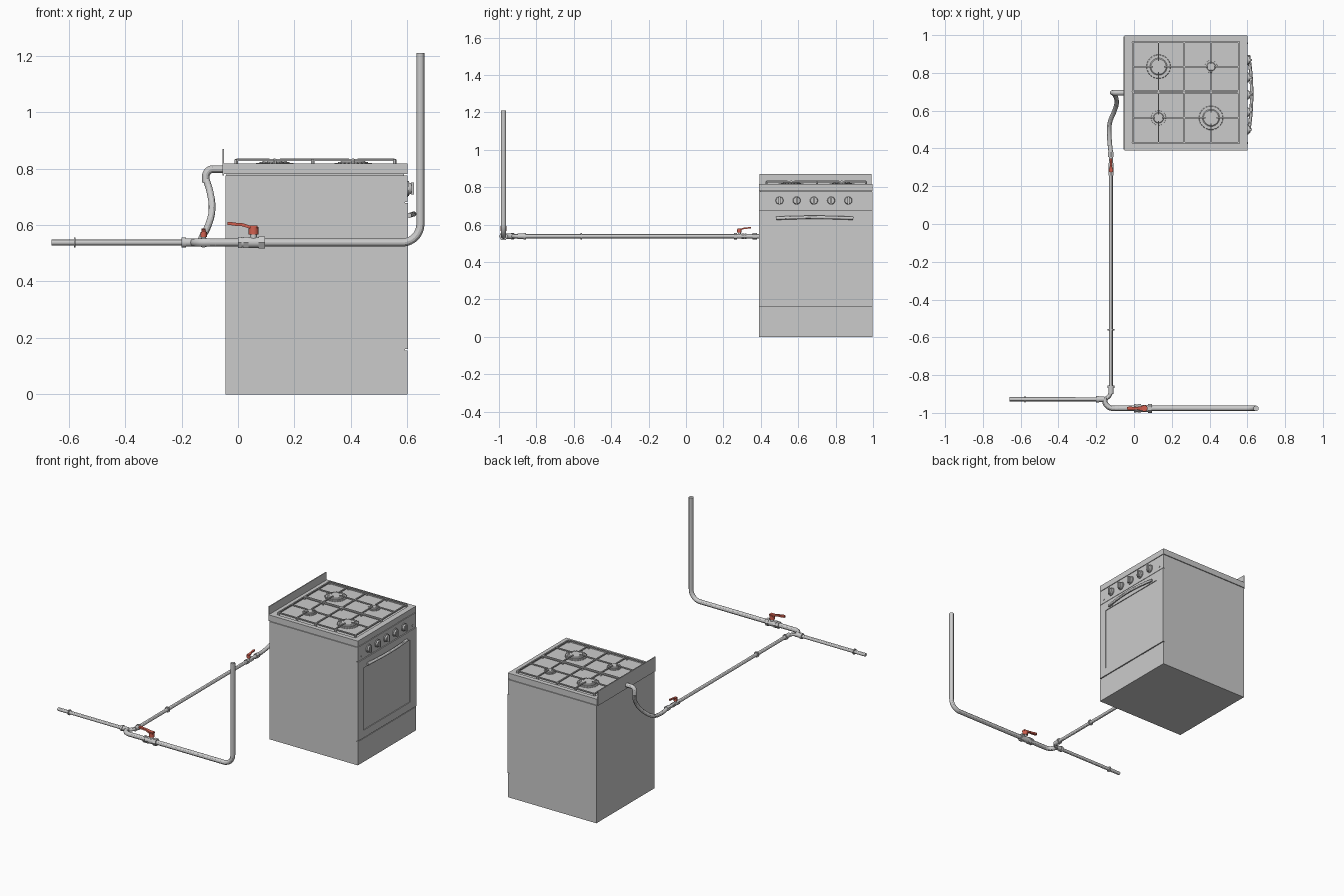
import bpy, bmesh
from math import sin, cos, pi
from mathutils import Vector as V

if "Cube" in bpy.data.objects:
    bpy.data.objects.remove(bpy.data.objects["Cube"])

red = bpy.data.materials.new("red_paint")
red.diffuse_color = (0.65, 0.12, 0.08, 1)
red.use_nodes = True
red.node_tree.nodes["Principled BSDF"].inputs["Base Color"].default_value = red.diffuse_color

def make(name, bm, smooth=False, mat=None):
    bmesh.ops.recalc_face_normals(bm, faces=bm.faces)
    me = bpy.data.meshes.new(name)
    bm.to_mesh(me)
    bm.free()
    ob = bpy.data.objects.new(name, me)
    bpy.context.collection.objects.link(ob)
    if mat:
        me.materials.append(mat)
    if smooth:
        bpy.ops.object.select_all(action='DESELECT')
        ob.select_set(True)
        bpy.context.view_layer.objects.active = ob
        bpy.ops.object.shade_smooth_by_angle()
    return ob

def box(name, lo, hi, axis=None, rect=None, depth=0.0, mat=None):
    """Box; optionally with a rectangular recess in its +axis face."""
    lo, hi = V(lo), V(hi)
    bm = bmesh.new()
    bmesh.ops.create_cube(bm, size=1)
    for v in bm.verts:
        v.co = [(lo[i] + hi[i]) / 2 + v.co[i] * (hi[i] - lo[i]) for i in range(3)]
    if axis is not None:
        bm.normal_update()
        f = next(f for f in bm.faces if f.normal[axis] > .9)
        bmesh.ops.inset_individual(bm, faces=[f], thickness=0.01)
        others = [i for i in range(3) if i != axis]
        mid = (lo + hi) / 2
        for v in f.verts:
            for i, (a, b) in zip(others, rect):
                v.co[i] = a if v.co[i] < mid[i] else b
        g = bmesh.ops.extrude_discrete_faces(bm, faces=[f])['faces'][0]
        for v in g.verts:
            v.co[axis] -= depth
    return make(name, bm, mat=mat)

def cyl(name, a, b, r, n=24, r2=None, mat=None):
    a, b = V(a), V(b)
    bm = bmesh.new()
    bmesh.ops.create_cone(bm, cap_ends=True, segments=n, radius1=r,
                          radius2=r if r2 is None else r2, depth=(b - a).length)
    q = V((0, 0, 1)).rotation_difference(b - a)
    for v in bm.verts:
        v.co = q @ v.co + (a + b) / 2
    return make(name, bm, n > 8, mat)

def tube(name, pts, r, auto=False):
    cu = bpy.data.curves.new(name, 'CURVE')
    cu.dimensions, cu.bevel_depth, cu.bevel_resolution, cu.use_fill_caps = '3D', r, 4, True
    sp = cu.splines.new('BEZIER' if auto else 'POLY')
    if auto:
        sp.bezier_points.add(len(pts) - 1)
        for p, c in zip(sp.bezier_points, pts):
            p.co, p.handle_left_type, p.handle_right_type = c, 'AUTO', 'AUTO'
    else:
        sp.points.add(len(pts) - 1)
        for p, c in zip(sp.points, pts):
            p.co = (*c, 1)
    ob = bpy.data.objects.new(name, cu)
    bpy.context.collection.objects.link(ob)
    bpy.ops.object.select_all(action='DESELECT')
    ob.select_set(True)
    bpy.context.view_layer.objects.active = ob
    bpy.ops.object.convert(target='MESH')
    bpy.ops.object.shade_smooth_by_angle()

def bend(a, c, b, r, n=10):
    """Points of a pipe a-c-b with a round right-angle corner at c."""
    a, b, c = V(a), V(b), V(c)
    u, w = (a - c).normalized(), (b - c).normalized()
    o = c + (u + w) * r
    return [a] + [o - w * r * cos(t) - u * r * sin(t)
                  for t in (i * pi / 2 / n for i in range(n + 1))] + [b]

# ---- Stove body
Y0, Y1 = 0.39, 0.997
box("stove_body", (-.045, Y0, 0), (.592, Y1, .775))
box("hob_plate", (-.05, Y0, .78), (.6, Y1, .818), 2, [(-.014, .562), (.42, .967)], .005)
box("hob_neck", (-.04, Y0 + .006, .77), (.588, Y1 - .006, .785))
box("back_guard", (-.055, Y0 + .004, .775), (-.049, Y1 - .004, .87))
box("control_panel", (.59, Y0, .682), (.6, Y1, .776))
box("oven_door", (.59, Y0, .16), (.602, Y1, .678), 0, [(.445, .931), (.21, .62)], .005)
box("drawer_front", (.59, Y0, 0), (.6, Y1, .155))

# ---- Knobs, indicators and door handle
for i in range(5):
    y = .5 + i * .092
    cyl("knob_base", (.599, y, .729), (.606, y, .729), .026)
    cyl("knob", (.606, y, .729), (.615, y, .729), .021, r2=.018)
    box("knob_grip", (.612, y - .005, .708), (.624, y + .005, .75))
for y in (.428, .957):
    cyl("indicator", (.599, y, .705), (.603, y, .705), .005, 12)
hp = [(.606 + .017 * (1 - t * t), .688 + .205 * t, .634 + .005 * (1 - t * t))
      for t in (i / 8 - 1 for i in range(17))]
tube("door_handle", hp, .009)
for p in (hp[1], hp[-2]):
    cyl("handle_mount", (.6, p[1], p[2]), p, .008, 12)

# ---- Burners and pan grates
GX, GY = (-.006, .555), (.43, .962)
MX, MY = .265, .7
Z = .828
for x, y, r in ((.13, .833, .065), (.408, .833, .034), (.13, .562, .04), (.408, .562, .065)):
    cyl("burner_skirt", (x, y, .812), (x, y, .818), r, 32, r2=r * .94)
    cyl("burner_head", (x, y, .817), (x, y, .823), r * .82, 32)
    cyl("burner_cap", (x, y, .823), (x, y, .827), r * .7, 32, r2=r * .62)
    n = 24
    for i in range(n):
        a = 2 * pi * i / n
        c = V((x + r * .97 * cos(a), y + r * .97 * sin(a), .817))
        cyl("burner_tooth", c - V((0, 0, .004)), c + V((0, 0, .003)), .004, 6)
    # grate fingers pointing at each burner
    xa, xb = (GX[0], MX) if x < MX else (MX, GX[1])
    ya, yb = (GY[0], MY) if y < MY else (MY, GY[1])
    g, w = .45 * r, .0035
    for a, b in ((xa, x - g), (x + g, xb)):
        box("grate_finger", (a, y - w, Z), (b, y + w, Z + .007))
    for a, b in ((ya, y - g), (y + g, yb)):
        box("grate_finger", (x - w, a, Z), (x + w, b, Z + .007))
for x in (GX[0], MX, GX[1]):
    box("grate_rail", (x - .004, GY[0], Z - .002), (x + .004, GY[1], Z + .005))
for y in (GY[0], MY - .005, MY + .005, GY[1]):
    box("grate_rail", (GX[0], y - .0035, Z - .002), (GX[1], y + .0035, Z + .005))
for x in (GX[0], .13, MX, .408, GX[1]):
    for y in (GY[0], MY, GY[1]):
        cyl("grate_foot", (x, y, .812), (x, y, Z + .004), .006, 12)

# ---- Gas pipes
H, PY, BY, PX = .538, -.976, -.928, -.122
tube("riser_pipe", bend((.646, PY, 1.21), (.646, PY, H), (-.1, PY, H), .065), .0143)
tube("supply_elbow", bend((-.08, PY, H), (-.155, PY, H), (-.155, BY + .008, H), .045), .0143)
tube("branch_pipe", bend((-.66, BY, H), (PX, BY, H), (PX, .27, H), .045), .0108)
cyl("tee_collar", (-.2, BY, H), (-.185, BY, H), .018)
cyl("tee_socket", (-.19, BY, H), (-.155, BY, H), .0145)
cyl("branch_collar", (PX, -.868, H), (PX, -.856, H), .018)
cyl("branch_socket", (PX, -.9, H), (PX, -.86, H), .014)
cyl("pipe_flange", (-.581, BY, H), (-.575, BY, H), .018)
cyl("pipe_flange", (PX, -.563, H), (PX, -.557, H), .018)

# ---- Ball valves with red levers
def valve(o, d, k):
    o, d, up = V(o), V(d), V((0, 0, 1))
    side = d.cross(up)
    P = lambda s, h: o + d * s * k + up * h * k
    for s, e, r, n in ((-.04, -.018, .024, 6), (.018, .036, .022, 6), (.042, .055, .022, 6),
                       (-.02, .02, .019, 24), (.018, .05, .018, 24)):
        cyl("valve_nut" if n == 6 else "valve_body", P(s, 0), P(e, 0), r * k, n)
    cyl("valve_neck", P(0, .01), P(0, .032), .012 * k, 16)
    cyl("valve_stem", P(0, .028), P(0, .055), .017 * k, 16, mat=red)
    bm = bmesh.new()
    rows = [[bm.verts.new(P(s, h) + side * w * q * k) for q in (-1, 1)] for s, h, w in
            ((-.014, .055, .012), (.014, .055, .012), (.04, .063, .007), (.06, .064, .008),
             (.08, .067, .01), (.092, .067, .006))]
    for a, b in zip(rows, rows[1:]):
        bm.faces.new((a[0], a[1], b[1], b[0]))
    ob = make("valve_lever", bm, mat=red)
    m = ob.modifiers.new("thickness", 'SOLIDIFY')
    m.thickness, m.offset = .011 * k, 0

valve((.055, PY, H), (-1, 0, 0), 1.0)
valve((PX, .285, H), (0, 1, 0), .68)

# ---- Flexible hose up to the stove inlet
cyl("hose_nut", (PX, .355, H), (PX, .38, H), .017, 6)
cyl("hose_adapter", (PX, .31, H), (PX, .36, H), .011)
tube("gas_hose", [(PX, .37, H), (-.13, .45, .535), (-.129, .53, .552), (-.105, .595, .60),
                  (-.092, .64, .655), (-.1, .68, .72), (-.114, .695, .765)], .012, True)
tube("inlet_elbow", bend((-.114, .695, .75), (-.114, .695, .798), (-.04, .695, .798), .026), .0135)
